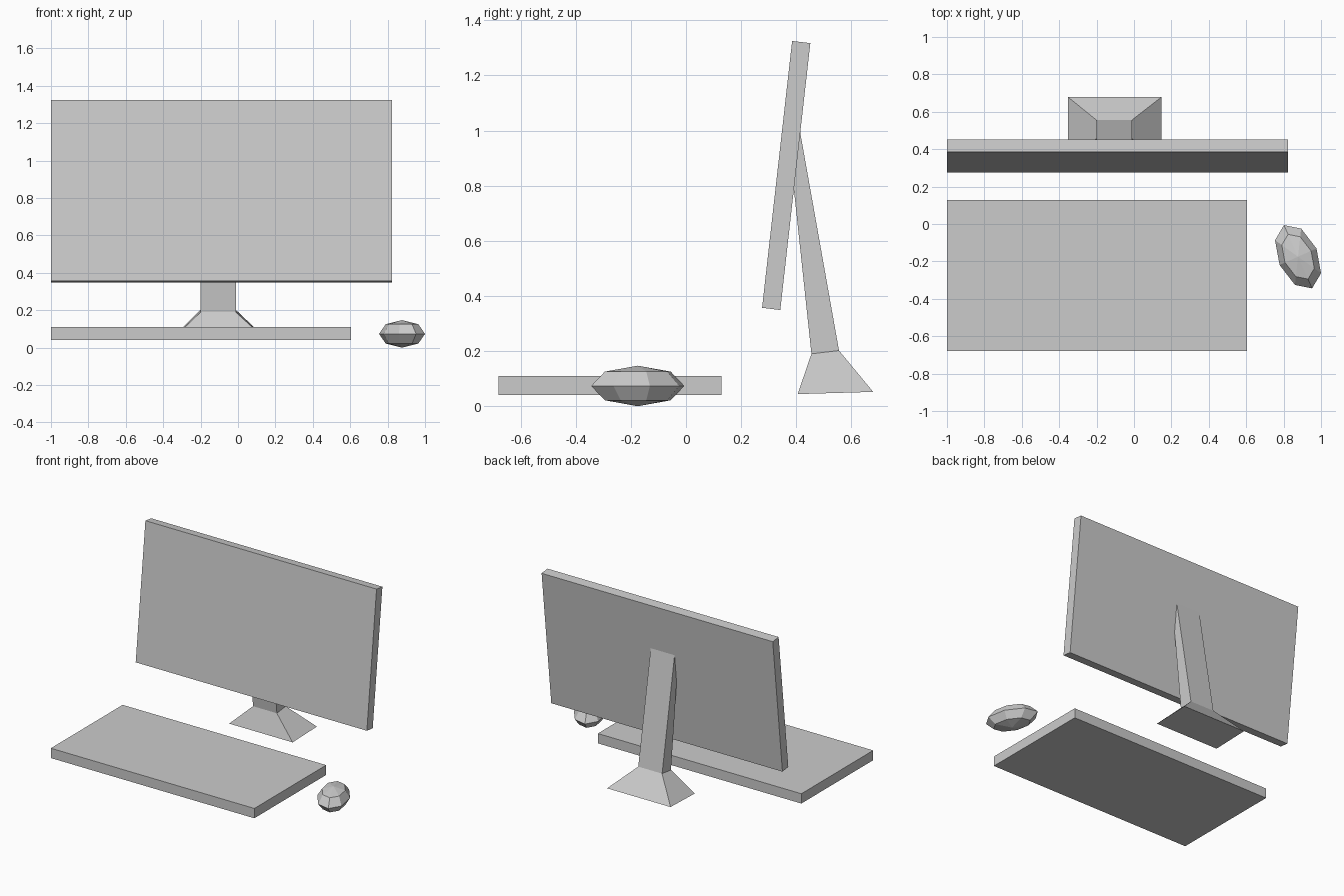
import bpy
import bmesh
from math import radians

if "Cube" in bpy.data.objects:
    bpy.data.objects.remove(bpy.data.objects["Cube"])


def loft(name, sections):
    """Closed solid skinned through matching four-point sections."""
    bm = bmesh.new()
    rings = [[bm.verts.new(p) for p in s] for s in sections]
    for a, b in zip(rings, rings[1:]):
        for i in range(4):
            j = (i + 1) % 4
            bm.faces.new((a[i], a[j], b[j], b[i]))
    bm.faces.new(rings[0])
    bm.faces.new(rings[-1])
    bmesh.ops.recalc_face_normals(bm, faces=bm.faces)
    mesh = bpy.data.meshes.new(name)
    bm.to_mesh(mesh)
    bm.free()
    obj = bpy.data.objects.new(name, mesh)
    bpy.context.collection.objects.link(obj)
    return obj


def extrude_x(name, profile, x0, x1):
    return loft(name, [[(x, y, z) for y, z in profile] for x in (x0, x1)])


def section(x0, x1, front, back):
    """Rectangle spanning x0..x1 between a front and a back (y, z) edge."""
    return [(x0, *front), (x1, *front), (x1, *back), (x0, *back)]


# Tilted screen panel
extrude_x("screen", [(0.276, 0.357), (0.342, 0.349), (0.451, 1.317), (0.385, 1.325)],
          -1.0, 0.823)

# Keyboard slab
extrude_x("keyboard", [(-0.68, 0.04), (0.129, 0.04), (0.129, 0.11), (-0.68, 0.11)],
          -1.0, 0.605)

# Stand: flared foot and a neck whose top meets the back of the screen
loft("stand", [
    section(-0.353, 0.147, (0.405, 0.044), (0.679, 0.052)),
    section(-0.2, -0.012, (0.455, 0.19), (0.555, 0.202)),
    section(-0.2, -0.012, (0.391, 0.79), (0.414, 0.995)),
])

# Faceted mouse
bpy.ops.mesh.primitive_uv_sphere_add(segments=8, ring_count=4, radius=1,
                                     location=(0.877, -0.175, 0.0735),
                                     rotation=(0, 0, radians(24)))
mouse = bpy.context.object
mouse.name = "mouse"
mouse.scale = (0.108, 0.185, 0.0735)
